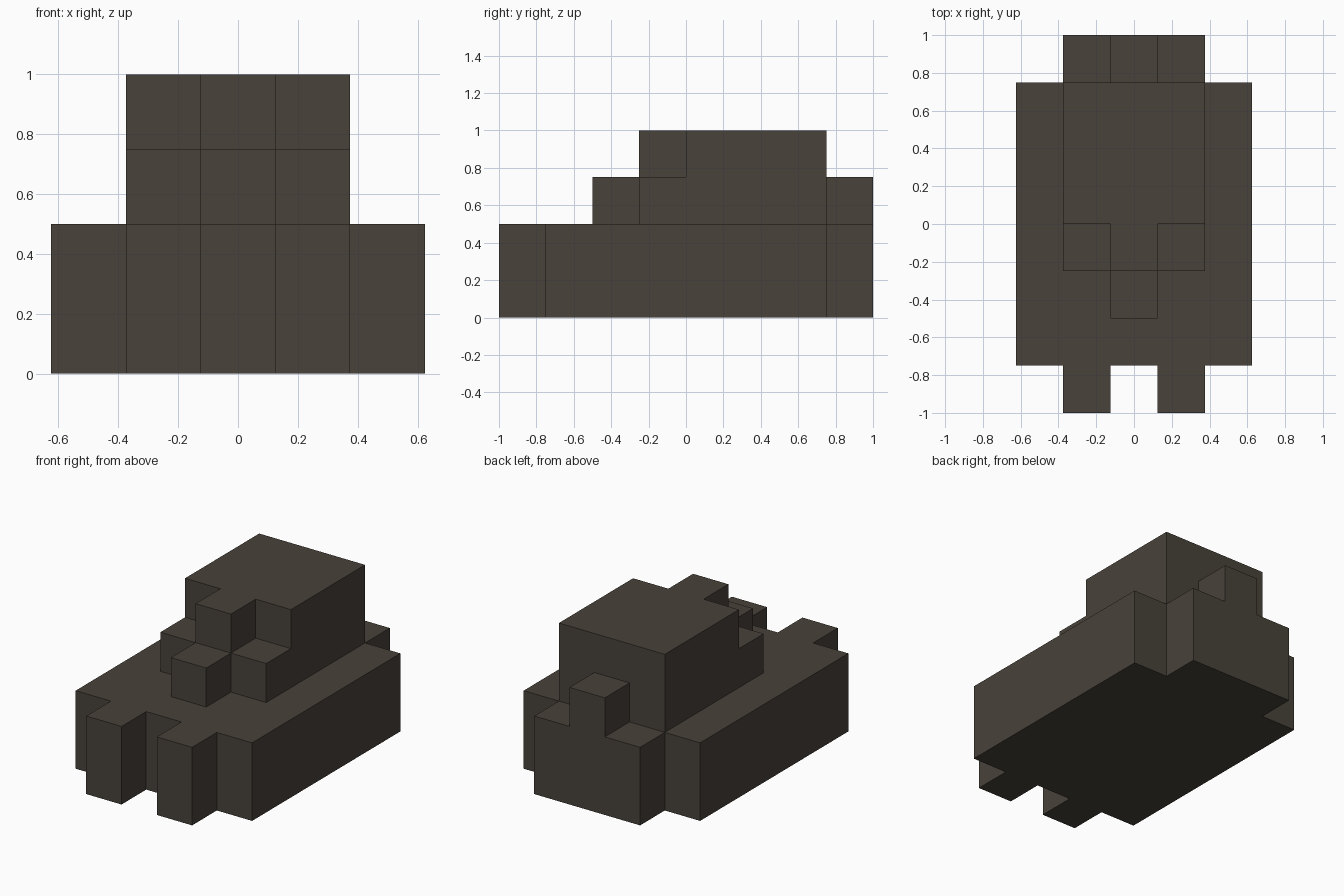
import bpy
import bmesh

default = bpy.data.objects.get("Cube")
if default:
    bpy.data.objects.remove(default, do_unlink=True)

# Single dark drab paint
paint = bpy.data.materials.new("dark_drab")
colour = (0.065, 0.054, 0.042, 1.0)
paint.diffuse_color = colour
paint.use_nodes = True
paint.node_tree.nodes["Principled BSDF"].inputs["Base Color"].default_value = colour

# Plan widths, all multiples of one block
BLOCK = 0.25
INNER, MIDDLE, OUTER = BLOCK * 0.5, BLOCK * 1.5, BLOCK * 2.5


def slab(name, half_outline, bottom, top):
    """Mirror a half plan outline across x = 0 and extrude it upward."""
    outline = half_outline + [(-x, y) for x, y in reversed(half_outline)]
    bm = bmesh.new()
    face = bm.faces.new([bm.verts.new((x, y, bottom)) for x, y in outline])
    grown = bmesh.ops.extrude_face_region(bm, geom=[face], use_keep_orig=True)
    raised = [v for v in grown["geom"] if isinstance(v, bmesh.types.BMVert)]
    bmesh.ops.translate(bm, verts=raised, vec=(0, 0, top - bottom))
    bmesh.ops.recalc_face_normals(bm, faces=bm.faces)
    mesh = bpy.data.meshes.new(name)
    bm.to_mesh(mesh)
    bm.free()
    mesh.materials.append(paint)
    obj = bpy.data.objects.new(name, mesh)
    bpy.context.collection.objects.link(obj)
    return obj


# Hull with two front prongs and a narrower tail
slab("hull", [(INNER, -0.75), (INNER, -1), (MIDDLE, -1), (MIDDLE, -0.75),
              (OUTER, -0.75), (OUTER, 0.75), (MIDDLE, 0.75), (MIDDLE, 1)], 0, 0.5)

# Turret: two stepped tiers, each with a central nose
for name, front, bottom in (("turret_lower", -0.25, 0.5), ("turret_upper", 0, 0.75)):
    slab(name, [(INNER, front - BLOCK), (INNER, front), (MIDDLE, front),
                (MIDDLE, 0.75)], bottom, bottom + BLOCK)

# Block on the tail
slab("rear_block", [(INNER, 0.75), (INNER, 1)], 0.5, 0.75)
